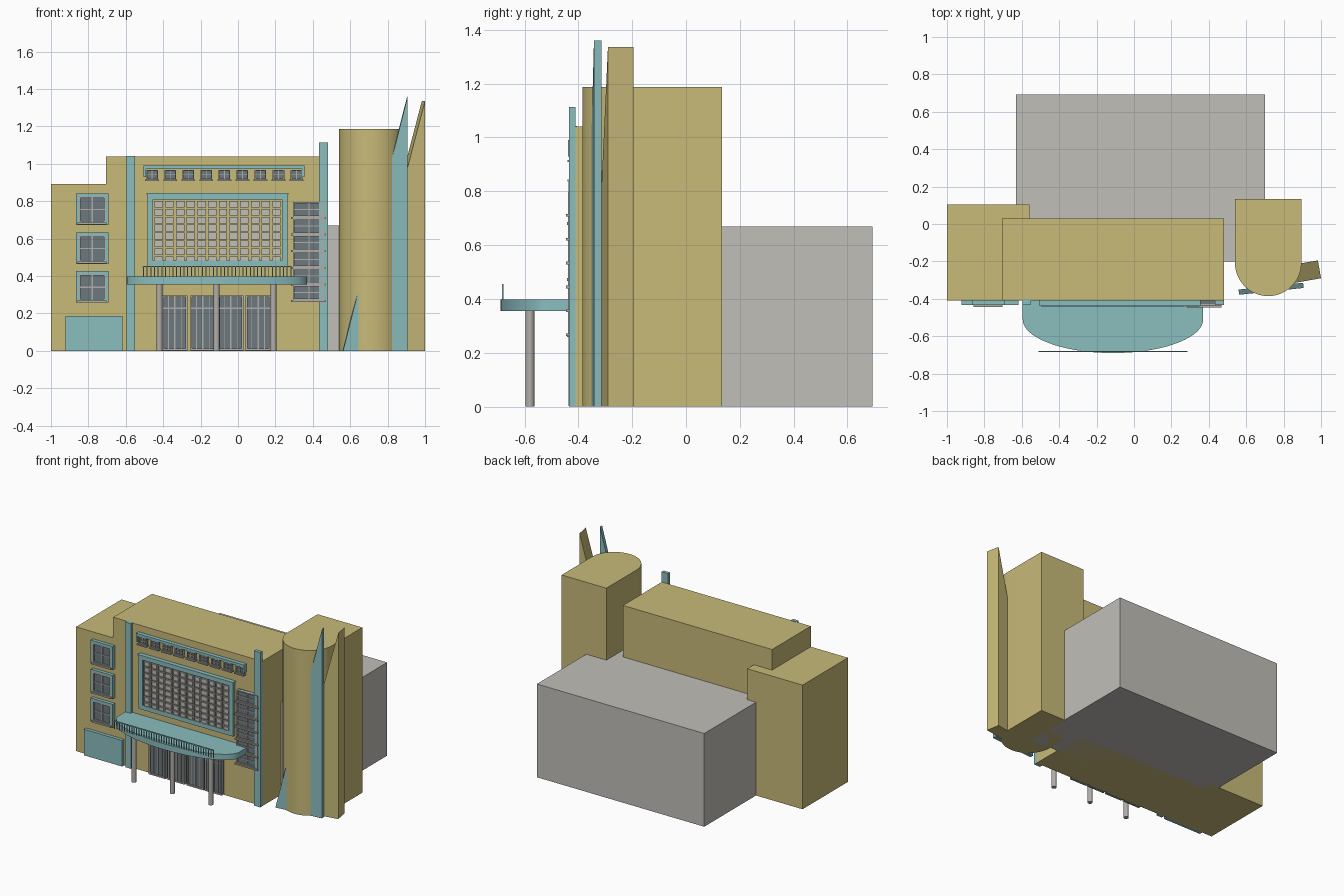
import bpy, bmesh, math
from mathutils import Matrix

cube = bpy.data.objects.get("Cube")
if cube:
    bpy.data.objects.remove(cube, do_unlink=True)


def material(name, r, g, b):
    m = bpy.data.materials.new(name)
    m.use_nodes = True
    m.diffuse_color = (r, g, b, 1)
    m.node_tree.nodes["Principled BSDF"].inputs["Base Color"].default_value = (r, g, b, 1)
    return m


SAND = material("sand_render", 0.58, 0.495, 0.19)
TEAL = material("pale_teal", 0.26, 0.51, 0.52)
STONE = material("pale_stone", 0.53, 0.52, 0.48)
TRIM = material("trim_grey", 0.45, 0.43, 0.40)
GLASS = material("dark_glass", 0.15, 0.19, 0.21)
WALL = -0.41  # front wall plane


def finish(name, bm, mat):
    bmesh.ops.recalc_face_normals(bm, faces=bm.faces)
    mesh = bpy.data.meshes.new(name)
    bm.to_mesh(mesh)
    bm.free()
    mesh.materials.append(mat)
    obj = bpy.data.objects.new(name, mesh)
    bpy.context.collection.objects.link(obj)
    return obj


def boxes(name, mat, items):
    """One object from boxes given as (x0, x1, y0, y1, z0, z1)."""
    bm = bmesh.new()
    for x0, x1, y0, y1, z0, z1 in items:
        place = Matrix.Translation(((x0 + x1) / 2, (y0 + y1) / 2, (z0 + z1) / 2))
        bmesh.ops.create_cube(bm, size=1, matrix=place @ Matrix.Diagonal((x1 - x0, y1 - y0, z1 - z0, 1)))
    return finish(name, bm, mat)


def prism(name, mat, points, vector):
    """Extrude a flat outline along a vector."""
    bm = bmesh.new()
    face = bm.faces.new([bm.verts.new(p) for p in points])
    out = bmesh.ops.extrude_face_region(bm, geom=[face])
    bmesh.ops.translate(bm, vec=vector, verts=[v for v in out["geom"] if isinstance(v, bmesh.types.BMVert)])
    return finish(name, bm, mat)


def smooth(obj):
    bpy.ops.object.select_all(action='DESELECT')
    obj.select_set(True)
    bpy.context.view_layer.objects.active = obj
    bpy.ops.object.shade_smooth_by_angle(angle=math.radians(30))


def frame(x0, x1, z0, z1, w, y):
    """Four bars around a rectangle, standing out from the wall to y."""
    return [(x0, x0 + w, y, WALL, z0, z1), (x1 - w, x1, y, WALL, z0, z1),
            (x0 + w, x1 - w, y, WALL, z1 - w, z1), (x0 + w, x1 - w, y, WALL, z0, z0 + w)]


def bars(x0, x1, z0, z1, cols, rows, w, y):
    """Inner glazing bars of a window."""
    out = []
    for i in range(1, cols):
        x = x0 + (x1 - x0) * i / cols
        out.append((x - w / 2, x + w / 2, y, WALL, z0, z1))
    for i in range(1, rows):
        z = z0 + (z1 - z0) * i / rows
        out.append((x0, x1, y, WALL, z - w / 2, z + w / 2))
    return out


def windows(name, rects, cols, rows, w, y, sill=0.0):
    """A set of matching windows: glass, grey frames and optional sills."""
    trim = []
    for x0, x1, z0, z1 in rects:
        trim += frame(x0, x1, z0, z1, w, y) + bars(x0, x1, z0, z1, cols, rows, w * 0.8, y + 0.003)
        if sill:
            trim.append((x0 - 0.006, x1 + 0.006, y - 0.009, WALL, z0 - sill, z0))
    boxes(name + "_glass", GLASS, [(a, b, y + 0.009, WALL, c, d) for a, b, c, d in rects])
    boxes(name + "_frames", TRIM, trim)


# Building masses
boxes("main_block", SAND, [(-0.705, 0.48, WALL, 0.03, 0, 1.04)])
boxes("side_wing", SAND, [(-1, -0.56, WALL, 0.105, 0, 0.892)])
boxes("rear_hall", STONE, [(-0.63, 0.70, -0.2, 0.693, 0, 0.67)])

# Tower with a half-round front
outline = [(0.54, 0.133, 0), (0.895, 0.133, 0)]
for i in range(33):
    a = -math.pi * i / 32
    outline.append((0.7175 + 0.1775 * math.cos(a), -0.208 + 0.1775 * math.sin(a), 0))
smooth(prism("round_tower", SAND, outline, (0, 0, 1.187)))


# Tall triangular fins cutting through the tower
def fin(name, mat, x, y, length, height, depth, yaw):
    dx, dy = math.cos(yaw), math.sin(yaw)
    pts = [(x - dx * length, y - dy * length, 0), (x, y, 0), (x, y, height)]
    prism(name, mat, pts, (-dy * depth, dx * depth, 0))


fin("teal_fin", TEAL, 0.907, -0.342, 0.347, 1.36, 0.028, math.radians(6))
fin("sand_fin", SAND, 1.0, -0.29, 0.355, 1.337, 0.097, math.radians(10))

# Pylons and low panel on the facade
boxes("tall_pylon", TEAL, [(0.432, 0.481, -0.434, WALL, 0, 1.113)])
boxes("short_pylon", TEAL, [(-0.595, -0.55, -0.43, WALL + 0.005, 0, 1.043)])
boxes("low_panel", TEAL, [(-0.922, -0.618, -0.434, WALL, 0, 0.187)])

# Curved entrance canopy
outline = [(-0.595, WALL, 0.356), (0.37, WALL, 0.356)]
for i in range(41):
    a = -math.pi * i / 40
    outline.append((-0.1125 + 0.4825 * math.cos(a), -0.51 + 0.18 * math.sin(a), 0.356))
smooth(prism("canopy", TEAL, outline, (0, 0, 0.042)))

# Canopy railing
rail = [(-0.51, 0.285, -0.684, -0.678, 0.448, 0.455)]
for i in range(41):
    x = -0.508 + 0.0197 * i
    rail.append((x, x + 0.005, -0.683, -0.679, 0.396, 0.45))
boxes("railing", TEAL, rail)

# Canopy columns
for name, x in (("left", 0.19), ("middle", -0.115), ("right", -0.42)):
    bm = bmesh.new()
    bmesh.ops.create_cone(bm, cap_ends=True, segments=24, radius1=0.0165, radius2=0.0165, depth=0.357,
                          matrix=Matrix.Translation((x, -0.58, 0.1785)))
    smooth(finish(name + "_column", bm, TRIM))

# Entrance doors
doors = [(x, x + 0.135, 0.003, 0.297) for x in (-0.405, -0.255, -0.105, 0.04)]
windows("entrance_doors", doors, 2, 1, 0.010, -0.436)
boxes("door_bars", TRIM, [b for x0, x1, z0, z1 in doors for b in
                          [(x0, x1, -0.432, WALL, 0.225, 0.231)] + bars(x0, x1, z0, z1, 4, 1, 0.004, -0.430)])

# Large gridded window
boxes("grand_window_frame", TEAL,
      frame(-0.485, 0.265, 0.452, 0.84, 0.031, -0.436)
      + [(-0.49, 0.27, -0.441, WALL, 0.836, 0.843)])
panes = []
for i in range(12):
    for j in range(8):
        x, z = -0.452 + 0.0572 * i, 0.47 + 0.0422 * j
        panes += [b for b in frame(x + 0.006, x + 0.051, z, z + 0.036, 0.005, -0.435)]
        panes.append((x + 0.008, x + 0.049, -0.43, WALL, z + 0.002, z + 0.034))
boxes("grand_window_panes", STONE, panes)

# Row of small upper windows under a teal surround
boxes("upper_band", TEAL, [(-0.505, 0.355, -0.438, WALL, 0.972, 0.99),
                           (-0.505, -0.493, -0.438, WALL, 0.93, 0.972),
                           (0.343, 0.355, -0.438, WALL, 0.93, 0.972)])
windows("upper_windows", [(-0.49 + 0.0965 * i, -0.428 + 0.0965 * i, 0.916, 0.968) for i in range(9)],
        2, 2, 0.006, -0.432, 0.008)

# Three side windows with teal surrounds
stack = [(-0.851, -0.708, z, z + 0.14) for z in (0.27, 0.477, 0.686)]
boxes("side_window_surrounds", TEAL,
      [b for x0, x1, z0, z1 in stack for b in frame(x0 - 0.016, x1 + 0.016, z0 - 0.012, z1 + 0.016, 0.016, -0.434)])
windows("side_windows", stack, 2, 2, 0.008, -0.434, 0.011)

# Stacked corner windows with ledges
levels = [0.272 + 0.0888 * i for i in range(6)]
windows("corner_windows", [(0.295, 0.462, z, z + 0.08) for z in levels], 2, 2, 0.007, -0.438)
boxes("corner_pylon_cover", TEAL, [(0.434, 0.455, -0.437, WALL, z + 0.007, z + 0.073) for z in levels])
boxes("corner_ledges", TRIM, [(0.283, 0.468, -0.446, WALL, z - 0.01, z) for z in levels])
